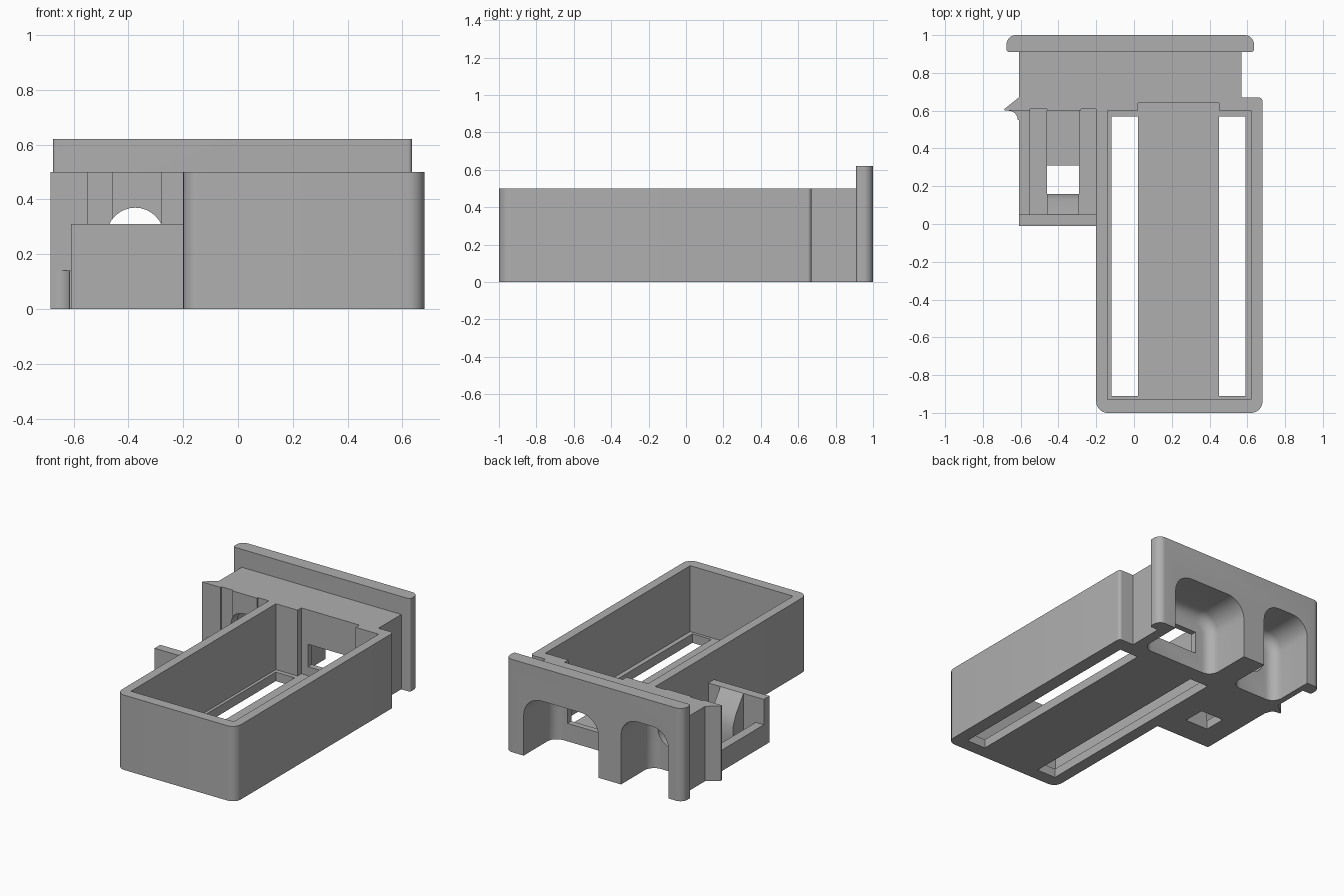
import bpy, bmesh, math
from mathutils import Vector

if "Cube" in bpy.data.objects:
    bpy.data.objects.remove(bpy.data.objects["Cube"], do_unlink=True)

grey = bpy.data.materials.new("plain_grey")
grey.use_nodes = True
GREY = (0.43, 0.43, 0.43, 1)
grey.diffuse_color = GREY
grey.node_tree.nodes["Principled BSDF"].inputs["Base Color"].default_value = GREY


def prism(name, points, low, high, axis="z"):
    """Extrude a closed profile: (x, y) along z, (x, z) along y or (y, z) along x."""
    place = {"z": lambda a, b, h: (a, b, h),
             "y": lambda a, b, h: (a, h, b),
             "x": lambda a, b, h: (h, a, b)}[axis]
    bm = bmesh.new()
    face = bm.faces.new([bm.verts.new(place(a, b, low)) for a, b in points])
    top = bmesh.ops.extrude_face_region(bm, geom=[face])["geom"]
    shift = Vector(place(0, 0, high - low))
    bmesh.ops.translate(bm, vec=shift, verts=[g for g in top if isinstance(g, bmesh.types.BMVert)])
    bmesh.ops.recalc_face_normals(bm, faces=bm.faces)
    mesh = bpy.data.meshes.new(name)
    bm.to_mesh(mesh)
    bm.free()
    mesh.materials.append(grey)
    obj = bpy.data.objects.new(name, mesh)
    bpy.context.collection.objects.link(obj)
    return obj


def rounded(x0, x1, y0, y1, radii):
    """Rectangle with corner radii in order: low-low, high-low, high-high, low-high."""
    points = []
    corners = [(x0, y0, 1, 1), (x1, y0, -1, 1), (x1, y1, -1, -1), (x0, y1, 1, -1)]
    for i, ((x, y, sx, sy), r) in enumerate(zip(corners, radii)):
        if r == 0:
            points.append((x, y))
            continue
        for k in range(9):
            a = math.pi * (1 + i / 2 + k / 16)
            points.append((x + sx * r + r * math.cos(a), y + sy * r + r * math.sin(a)))
    return points


def box(name, x0, x1, y0, y1, z0, z1):
    return prism(name, rounded(x0, x1, y0, y1, [0] * 4), z0, z1)


def activate(obj):
    bpy.ops.object.select_all(action="DESELECT")
    obj.select_set(True)
    bpy.context.view_layer.objects.active = obj


def boolean(obj, others, operation="DIFFERENCE"):
    activate(obj)
    for other in others:
        mod = obj.modifiers.new("cut", "BOOLEAN")
        mod.operation = operation
        mod.solver = "EXACT"
        mod.object = other
        bpy.ops.object.modifier_apply(modifier=mod.name)


def cavity(name, x0, x1, top, radius):
    """Arched pocket open to the back and the bottom, rounded at its inner end."""
    inner = 0.68
    obj = prism(name, rounded(x0, x1, -0.3, top, [0, 0, radius, radius]), inner, 1.1, "y")
    bm = bmesh.new()
    bm.from_mesh(obj.data)
    rim = [e for e in bm.edges if all(abs(v.co.y - inner) < 1e-4 for v in e.verts)]
    bmesh.ops.bevel(bm, geom=rim, offset=0.07, segments=6, profile=0.5, affect="EDGES")
    bm.to_mesh(obj.data)
    bm.free()
    return obj


# Cutters
wide_cavity = cavity("wide_cavity_cutter", -0.055, 0.5, 0.4, 0.13)
narrow_cavity = cavity("narrow_cavity_cutter", -0.57, -0.22, 0.45, 0.12)
tray_space = box("tray_space_cutter", -0.14, 0.62, -0.93, 0.6, 0.06, 0.8)
back_recess = box("back_recess_cutter", 0.02, 0.45, 0.55, 0.64, 0.06, 0.8)
window = box("window_cutter", 0.07, 0.4, 0.55, 0.75, 0.12, 0.27)
slots = [box("slot_cutter", x, x + 0.14, -0.91, 0.57, -0.2, 0.2) for x in (-0.12, 0.45)]
grooves = [box("groove_cutter", x0, x1, 0.5, 0.61, 0.06, 0.8)
           for x0, x1 in ((-0.55, -0.46), (-0.28, -0.2))]
circle = [(-0.375 + 0.105 * math.cos(k * math.pi / 16), 0.265 + 0.105 * math.sin(k * math.pi / 16))
          for k in range(32)]
round_hole = prism("round_hole_cutter", circle, 0.5, 0.8, "y")
bracket_space = box("bracket_space_cutter", -0.55, -0.1, 0.05, 0.7, 0.06, 0.8)
bracket_low_side = box("bracket_side_cutter", -0.7, -0.5, 0.05, 0.7, 0.14, 0.8)
bracket_channel = box("bracket_channel_cutter", -0.46, -0.29, 0.05, 0.7, 0.04, 0.8)
bracket_hole = box("bracket_hole_cutter", -0.46, -0.29, 0.16, 0.31, -0.2, 0.2)
cutters = [wide_cavity, narrow_cavity, tray_space, back_recess, window, *slots, *grooves,
           round_hole, bracket_space, bracket_low_side, bracket_channel, bracket_hole]

# Long open tray with two floor slots
tray = prism("tray", rounded(-0.2, 0.68, -1, 0.67, [0.06, 0.06, 0.02, 0]), 0, 0.5)
boolean(tray, [tray_space, back_recess, window, *slots])

# Block behind the tray, hollowed by the two arched pockets
block = prism("socket_block", [(-0.61, 0.6), (-0.2, 0.6), (-0.2, 0.67), (0.57, 0.67),
                               (0.57, 0.91), (-0.61, 0.91)], 0, 0.5)
boolean(block, [wide_cavity, narrow_cavity, window, *grooves, round_hole])

# Tall back flange with rounded ends
flange = prism("back_flange", rounded(-0.675, 0.635, 0.91, 1, [0.015, 0.015, 0.05, 0.05]), 0, 0.62)
boolean(flange, [wide_cavity, narrow_cavity])

# Small side bracket with a raised front wall
bracket = box("side_bracket", -0.61, -0.2, -0.01, 0.6, 0, 0.31)
boolean(bracket, [bracket_space, bracket_low_side, bracket_channel, bracket_hole])

# Sloped hook on the inside of the bracket wall
hook = prism("bracket_hook", [(0.05, 0.31), (0.13, 0.2), (0.16, 0.13), (0.16, 0.04), (0.05, 0.04)],
             -0.46, -0.29, "x")

# Pointed side fin and its low concave fillet
fin = prism("side_fin", [(-0.61, 0.6), (-0.685, 0.6), (-0.685, 0.61), (-0.61, 0.67)], 0, 0.5)
arc = [(-0.665 + 0.05 * math.cos(k * math.pi / 16), 0.55 + 0.05 * math.sin(k * math.pi / 16))
       for k in range(9)]
fillet = prism("fin_fillet", [(-0.61, 0.6), (-0.61, 0.55)] + arc, 0, 0.14)

for cutter in cutters:
    bpy.data.objects.remove(cutter, do_unlink=True)
for part in (tray, block, flange, bracket, hook, fin, fillet):
    activate(part)
    bpy.ops.object.shade_smooth_by_angle(angle=math.radians(30))
